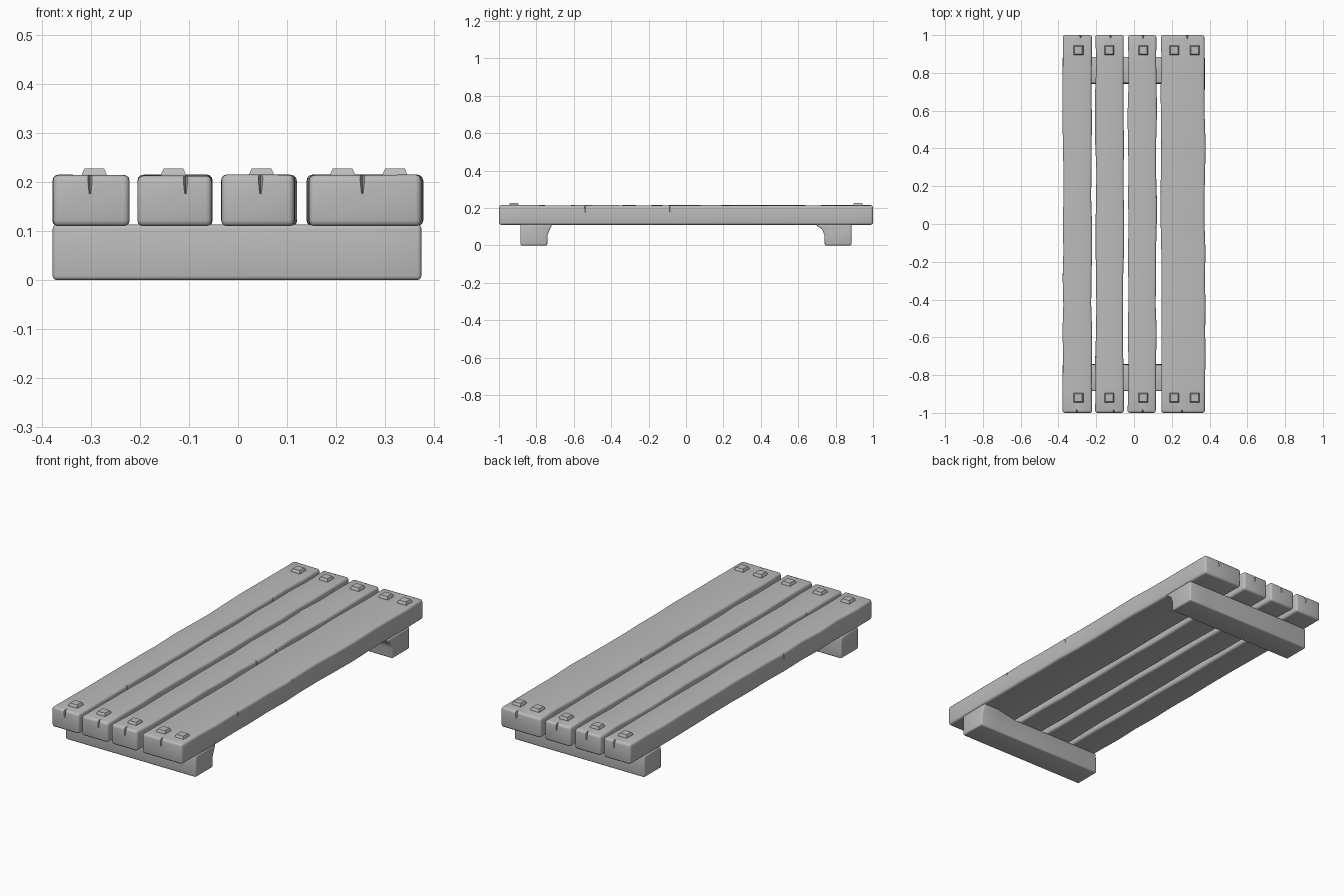
import bpy, bmesh, math, random
from mathutils import Matrix

if "Cube" in bpy.data.objects:
    bpy.data.objects.remove(bpy.data.objects["Cube"])

random.seed(4)
wood = bpy.data.materials.new("weathered_grey")
wood.diffuse_color = (0.5, 0.5, 0.5, 1)
wood.use_nodes = True
wood.node_tree.nodes["Principled BSDF"].inputs["Base Color"].default_value = wood.diffuse_color


def make_object(name, bm):
    bmesh.ops.recalc_face_normals(bm, faces=bm.faces)
    mesh = bpy.data.meshes.new(name)
    bm.to_mesh(mesh)
    bm.free()
    mesh.materials.append(wood)
    obj = bpy.data.objects.new(name, mesh)
    bpy.context.collection.objects.link(obj)
    return obj


def loft(name, rings):
    """Closed solid skinned through rings with equal point counts."""
    bm = bmesh.new()
    loops = [[bm.verts.new(p) for p in ring] for ring in rings]
    n = len(loops[0])
    for a, b in zip(loops, loops[1:]):
        for i in range(n):
            bm.faces.new((a[i], a[(i + 1) % n], b[(i + 1) % n], b[i]))
    bm.faces.new(loops[0])
    bm.faces.new(loops[-1])
    return make_object(name, bm)


def apply(obj, kind, **settings):
    mod = obj.modifiers.new(kind.lower(), kind)
    for key, value in settings.items():
        setattr(mod, key, value)
    bpy.ops.object.select_all(action='DESELECT')
    bpy.context.view_layer.objects.active = obj
    obj.select_set(True)
    bpy.ops.object.modifier_apply(modifier=mod.name)


def soften(obj, width):
    apply(obj, 'BEVEL', width=width, segments=3, limit_method='ANGLE', angle_limit=math.radians(40))
    bpy.ops.object.shade_smooth_by_angle(angle=math.radians(40))


def chip(plank, x, y, size, length, along_y):
    """Cut a small V-shaped nick into the top edge of a plank."""
    bm = bmesh.new()
    bmesh.ops.create_cone(bm, cap_ends=True, segments=4, radius1=size * 0.2, radius2=size, depth=0.07)
    scale = (1, length / size, 1) if along_y else (length / size, 1, 1)
    bmesh.ops.transform(bm, matrix=Matrix.Translation((x, y, 0.212)) @ Matrix.Diagonal((*scale, 1)), verts=bm.verts)
    cutter = make_object("chip_cutter", bm)
    cutter.hide_render = True
    apply(plank, 'BOOLEAN', object=cutter, operation='DIFFERENCE', solver='EXACT')
    bpy.data.objects.remove(cutter)


# Four worn deck planks, the right one wider
spans = [(-0.38, -0.221), (-0.206, -0.052), (-0.036, 0.121), (0.139, 0.379)]
for k, (x0, x1) in enumerate(spans):
    rings = []
    for i in range(15):
        y = -1 + 2 * i / 14
        a, b, c, d = (random.uniform(0, 0.007) for _ in range(4))
        l, r = x0 + a, x1 - b
        rings.append([(l, y, 0.11), (r, y, 0.11), (r, y, 0.216 - c * 0.6), (l, y, 0.216 - d * 0.6)])
    plank = loft(f"deck_plank_{k + 1}", rings)
    soften(plank, 0.012)
    # End cracks and nicks along the edges
    mid = (x0 + x1) / 2
    for end in (-1, 1):
        chip(plank, mid + random.uniform(-0.02, 0.03), end, 0.009, 0.03, True)
    for side in (x0, x1):
        for _ in range(2):
            chip(plank, side, random.uniform(-0.75, 0.75), 0.008, 0.012, False)
    bpy.context.view_layer.objects.active = plank
    plank.select_set(True)
    bpy.ops.object.shade_smooth_by_angle(angle=math.radians(40))

# Two cross beams with a flared inner shoulder below the deck
for name, s, shoulder in (("front_cross_beam", -1, 0.715), ("back_cross_beam", 1, 0.69)):
    profile = [(0.885, 0), (0.885, 0.113), (shoulder, 0.113), (0.728, 0.085), (0.74, 0.055), (0.742, 0)]
    square = [(0.885, 0), (0.885, 0.113), (0.745, 0.113), (0.744, 0.085), (0.743, 0.055), (0.742, 0)]
    # the shoulder only appears at the right-hand end
    rings = [[(x, s * y, z) for y, z in shape]
             for x, shape in ((-0.379, square), (0.15, square), (0.28, profile), (0.375, profile))]
    soften(loft(name, rings), 0.008)

# Square nail heads, tapered upward, on both plank ends
for end in (-1, 1):
    for k, x in enumerate((-0.294, -0.132, 0.048, 0.214, 0.321)):
        rings = [[(x + u * h, end * 0.92 + v * h, z) for u, v in ((-1, -1), (1, -1), (1, 1), (-1, 1))]
                 for h, z in ((0.027, 0.2), (0.025, 0.217), (0.02, 0.228))]
        loft(f"nail_head_{'front' if end < 0 else 'back'}_{k + 1}", rings)
